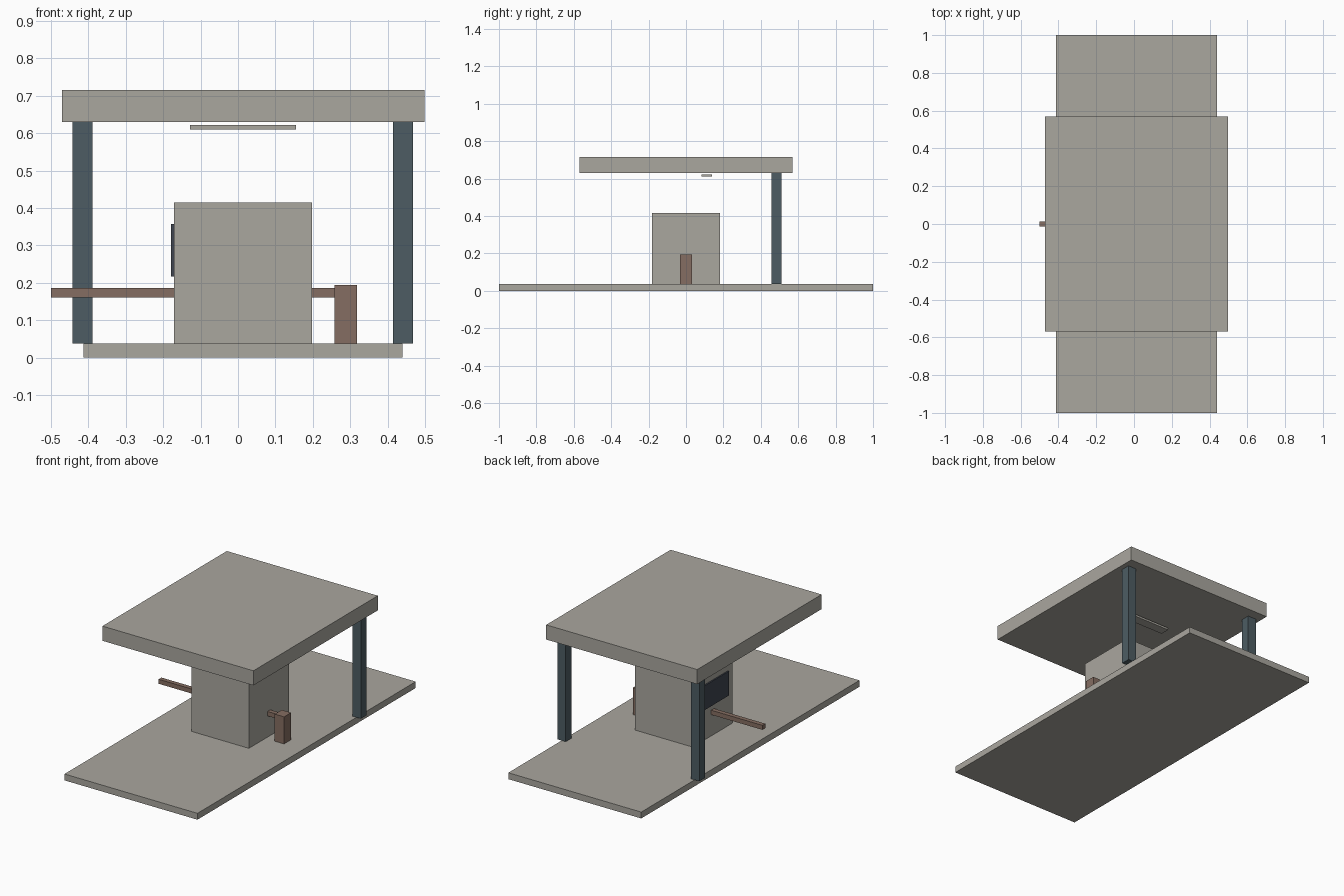
import bpy

default = bpy.data.objects.get("Cube")
if default:
    bpy.data.objects.remove(default, do_unlink=True)


def material(name, rgb):
    m = bpy.data.materials.new(name)
    m.use_nodes = True
    m.diffuse_color = (*rgb, 1)
    m.node_tree.nodes["Principled BSDF"].inputs["Base Color"].default_value = (*rgb, 1)
    return m


def box(name, xs, ys, zs, mat):
    """Box spanning the given ranges on each axis."""
    spans = (xs, ys, zs)
    bpy.ops.mesh.primitive_cube_add(size=1, location=[(a + b) / 2 for a, b in spans])
    ob = bpy.context.object
    ob.name = name
    ob.scale = [b - a for a, b in spans]
    bpy.ops.object.transform_apply(location=False, rotation=False, scale=True)
    ob.data.materials.append(mat)
    return ob


concrete = material("warm grey concrete", (0.40, 0.385, 0.345))
steel = material("blue grey steel", (0.075, 0.108, 0.125))
wood = material("dull brown", (0.235, 0.155, 0.122))
glass = material("dark glass", (0.05, 0.06, 0.08))

floor = 0.037
ceiling = 0.63

# Ground slab and roof
box("base_slab", (-0.413, 0.44), (-1, 1), (0, floor), concrete)
box("roof", (-0.471, 0.498), (-0.57, 0.57), (ceiling, 0.715), concrete)

# Rear posts
for side, x in (("right", -0.416), ("left", 0.441)):
    box(side + "_post", (x - 0.027, x + 0.027), (0.457, 0.511), (floor, ceiling), steel)

# Booth with a window on one side
box("booth", (-0.171, 0.198), (-0.183, 0.183), (floor, 0.415), concrete)
box("booth_window", (-0.179, -0.170), (-0.14, 0.14), (0.216, 0.357), glass)

# Barrier housing and arm
box("barrier_housing", (0.258, 0.318), (-0.032, 0.032), (floor, 0.194), wood)
box("barrier_arm", (-0.5, 0.26), (-0.013, 0.013), (0.16, 0.186), wood)

# Lamp strip hanging under the roof
box("ceiling_lamp", (-0.128, 0.155), (0.083, 0.139), (0.61, 0.622), concrete)
